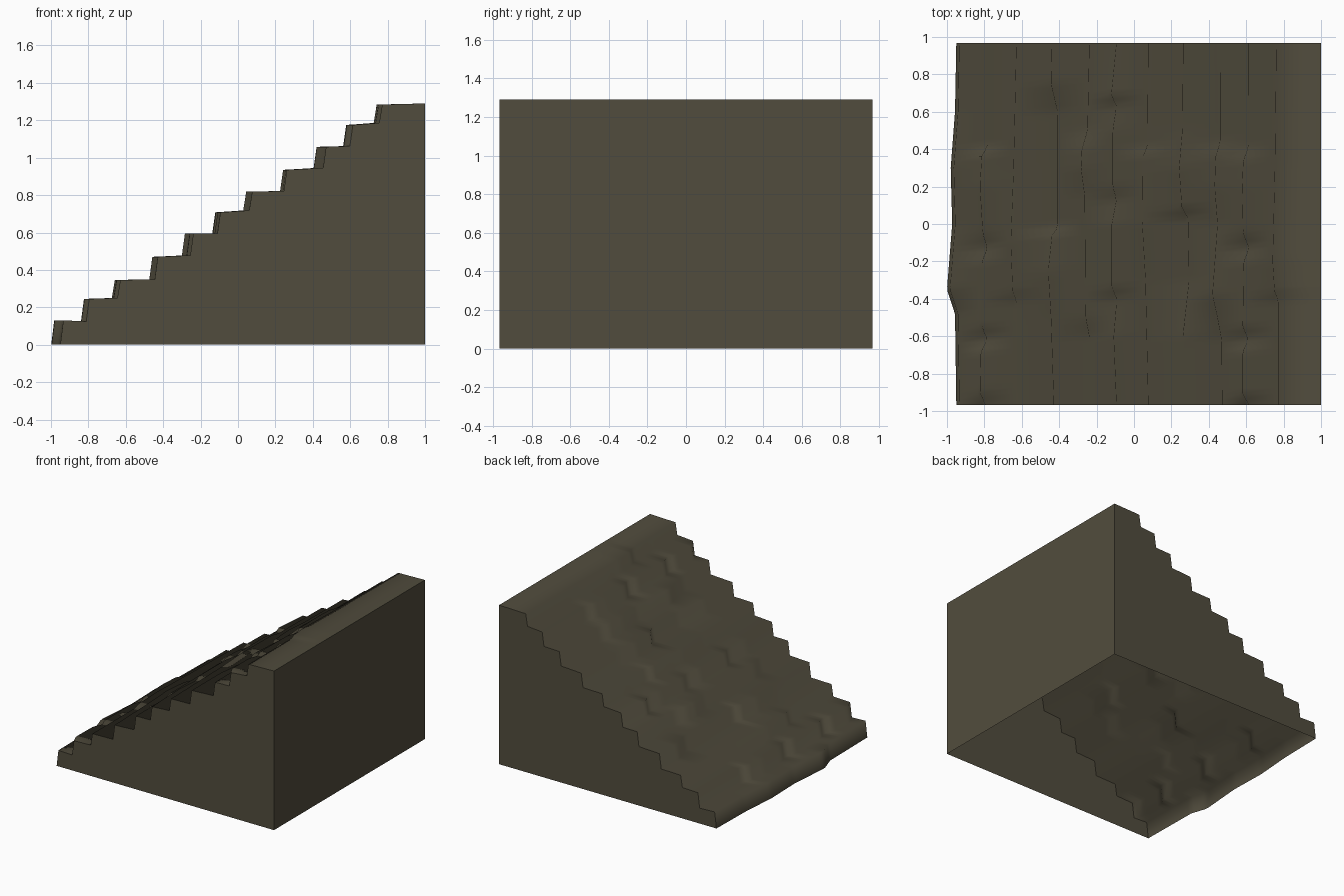
import bpy, bmesh

if "Cube" in bpy.data.objects:
    bpy.data.objects.remove(bpy.data.objects["Cube"])

# one earthy stone colour
stone = bpy.data.materials.new("dark olive stone")
stone.diffuse_color = (0.083, 0.073, 0.047, 1)
stone.use_nodes = True
stone.node_tree.nodes["Principled BSDF"].inputs["Base Color"].default_value = stone.diffuse_color

HALF = 0.967      # half depth in y
BACK = 1.0        # rear wall x
LEAN = 0.016      # riser leans back by this much
ROWS = 64
steps = []


def step(z_lip, z_back, *edge):
    """One worn step: lip height, tread-end height, (y, x) points of its wavy front edge."""
    steps.append((z_lip, z_back, edge))


def edge_x(edge, y):
    if y <= edge[0][0]:
        return edge[0][1]
    for (y0, x0), (y1, x1) in zip(edge, edge[1:]):
        if y <= y1:
            return x0 + (x1 - x0) * (y - y0) / (y1 - y0)
    return edge[-1][1]


# steps from bottom to top
step(.130, .125, (-.97, -.95), (-.48, -.957), (-.35, -1.0), (0, -.972), (.3, -.98), (.6, -.957), (.97, -.95))
step(.245, .250, (-.97, -.81), (-.9, -.84), (-.68, -.835), (-.62, -.80), (-.55, -.83), (-.2, -.83),
     (-.13, -.80), (-.05, -.825), (.2, -.84), (.37, -.83), (.41, -.80), (.97, -.80))
step(.346, .350, (-.97, -.645), (-.41, -.645), (-.36, -.665), (-.1, -.675), (.3, -.66), (.97, -.645))
step(.470, .478, (-.97, -.445), (-.5, -.46), (-.25, -.475), (-.06, -.455), (-.02, -.425), (.6, -.425), (.75, -.46), (.97, -.455))
step(.594, .596, (-.97, -.255), (-.6, -.255), (-.5, -.275), (.15, -.28), (.3, -.3), (.4, -.295), (.5, -.265), (.97, -.255))
step(.708, .718, (-.97, -.11), (-.6, -.125), (-.4, -.108), (-.34, -.135), (0, -.135), (.13, -.11), (.2, -.13),
     (.5, -.13), (.63, -.11), (.69, -.138), (.97, -.11))
step(.818, .822, (-.97, .06), (-.3, .045), (0, .028), (.37, .032), (.41, .055), (.97, .06))
step(.935, .945, (-.97, .245), (-.6, .245), (-.3, .278), (.04, .272), (.08, .24), (.3, .225), (.5, .242), (.97, .247))
step(1.058, 1.062, (-.97, .455), (-.62, .452), (-.5, .43), (-.38, .403), (0, .43), (.2, .415), (.36, .42), (.44, .445), (.97, .443))
step(1.175, 1.186, (-.97, .6), (-.91, .565), (-.68, .565), (-.62, .595), (-.55, .565), (-.2, .57), (-.13, .6),
     (-.05, .567), (.2, .562), (.34, .568), (.41, .595), (.97, .597))
step(1.284, 1.290, (-.97, .755), (-.41, .755), (-.36, .735), (-.2, .725), (.3, .737), (.97, .745))


def profile(y):
    pts, z = [], 0.0
    for z_lip, z_back, edge in steps:
        x = edge_x(edge, y)
        pts += [(x, y, z), (x + LEAN, y, z_lip)]
        z = z_back
    return pts + [(BACK, y, z)]


def make(name, bm, smooth):
    me = bpy.data.meshes.new(name)
    for f in bm.faces:
        f.smooth = smooth
    bm.to_mesh(me)
    bm.free()
    me.materials.append(stone)
    ob = bpy.data.objects.new(name, me)
    bpy.context.collection.objects.link(ob)


# worn stair surface: profiles swept along y
bm = bmesh.new()
rows = [[bm.verts.new(p) for p in profile(-HALF + 2 * HALF * i / ROWS)] for i in range(ROWS + 1)]
for a, b in zip(rows, rows[1:]):
    for j in range(len(a) - 1):
        bm.faces.new((a[j], b[j], b[j + 1], a[j + 1]))
bmesh.ops.recalc_face_normals(bm, faces=bm.faces)
bm.normal_update()
if sum(f.normal.z for f in bm.faces) < 0:
    bmesh.ops.reverse_faces(bm, faces=bm.faces)
make("stair_surface", bm, True)

# flat side walls and rear wall, underside left open
bm = bmesh.new()
front = [bm.verts.new(p) for p in profile(-HALF) + [(BACK, -HALF, 0)]]
rear = [bm.verts.new(p) for p in profile(HALF) + [(BACK, HALF, 0)]]
bm.faces.new(front[::-1])
bm.faces.new(rear)
bm.faces.new((front[-1], rear[-1], rear[-2], front[-2]))
make("walls", bm, False)
